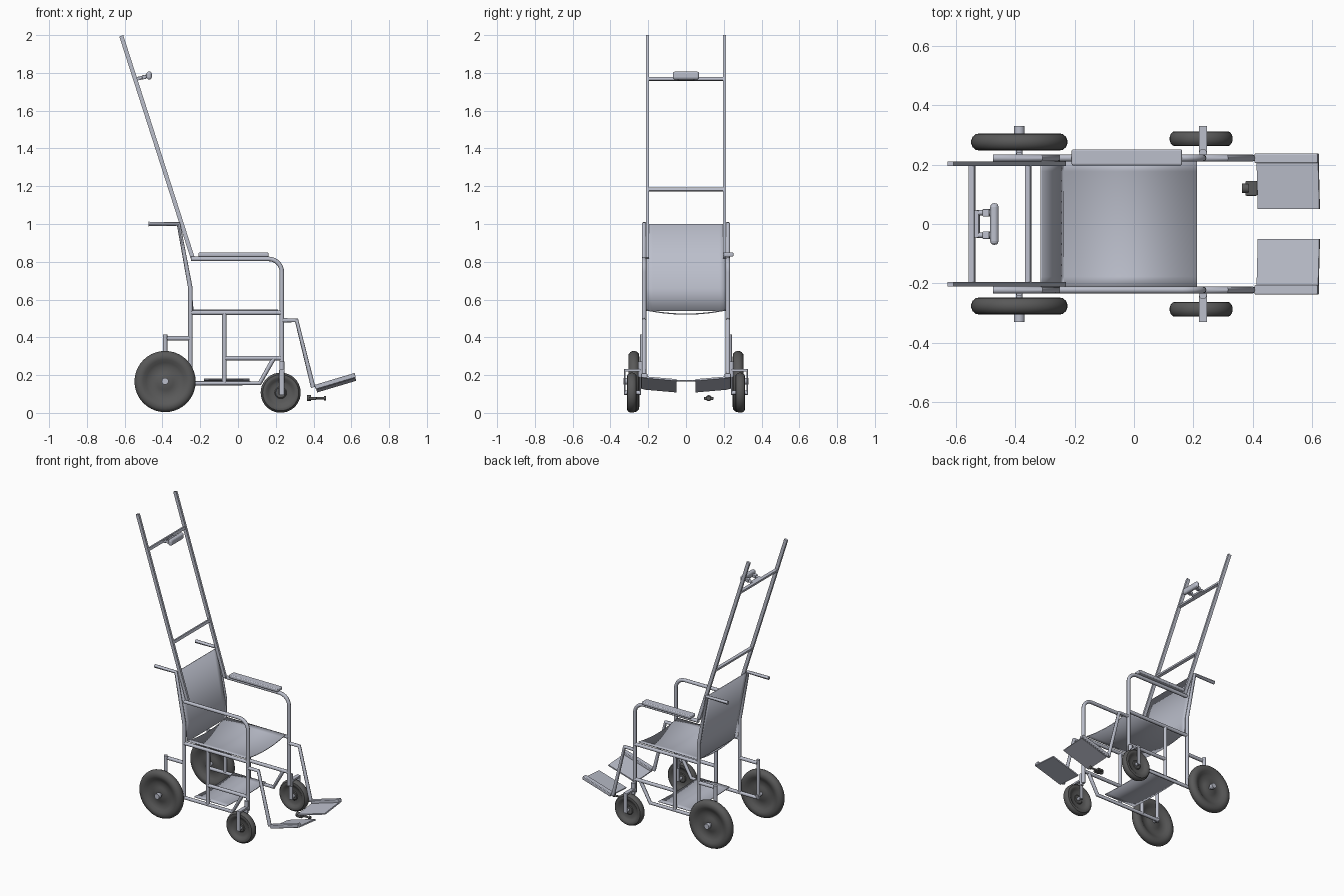
import bpy, bmesh, math
from mathutils import Vector, Matrix

cube = bpy.data.objects.get("Cube")
if cube:
    bpy.data.objects.remove(cube, do_unlink=True)


def material(name, rgb):
    m = bpy.data.materials.new(name)
    m.use_nodes = True
    m.diffuse_color = (*rgb, 1)
    m.node_tree.nodes["Principled BSDF"].inputs["Base Color"].default_value = (*rgb, 1)
    return m


GREY = material("pale blue grey", (0.5, 0.52, 0.6))
DARK = material("dark rubber", (0.1, 0.1, 0.1))


def finish(name, bm, mat, smooth=False):
    bmesh.ops.recalc_face_normals(bm, faces=bm.faces)
    me = bpy.data.meshes.new(name)
    bm.to_mesh(me)
    bm.free()
    me.materials.append(mat)
    ob = bpy.data.objects.new(name, me)
    bpy.context.collection.objects.link(ob)
    if smooth:
        bpy.ops.object.select_all(action="DESELECT")
        ob.select_set(True)
        bpy.context.view_layer.objects.active = ob
        bpy.ops.object.shade_smooth_by_angle(angle=math.radians(35))
    return ob


def box(name, centre, size, rot=(0, 0, 0), mat=GREY, bevel=0):
    bm = bmesh.new()
    bmesh.ops.create_cube(bm, size=1, matrix=Matrix.Diagonal((*size, 1)))
    ob = finish(name, bm, mat)
    ob.location, ob.rotation_euler = centre, rot
    if bevel:
        mod = ob.modifiers.new("rounding", "BEVEL")
        mod.width, mod.segments = bevel, 3
    return ob


def rod(name, a, b, r, mat=GREY):
    a, b = Vector(a), Vector(b)
    turn = (b - a).to_track_quat("Z", "Y").to_matrix().to_4x4()
    bm = bmesh.new()
    bmesh.ops.create_cone(bm, cap_ends=True, segments=16, radius1=r, radius2=r, depth=(b - a).length,
                          matrix=Matrix.Translation((a + b) / 2) @ turn)
    return finish(name, bm, mat, True)


def tube(name, points, r=0.012):
    cu = bpy.data.curves.new(name, "CURVE")
    cu.dimensions = "3D"
    cu.bevel_depth, cu.bevel_resolution, cu.use_fill_caps = r, 2, True
    sp = cu.splines.new("POLY")
    sp.points.add(len(points) - 1)
    for p, co in zip(sp.points, points):
        p.co = (*co, 1)
    cu.materials.append(GREY)
    ob = bpy.data.objects.new(name, cu)
    bpy.context.collection.objects.link(ob)
    bpy.ops.object.select_all(action="DESELECT")
    ob.select_set(True)
    bpy.context.view_layer.objects.active = ob
    bpy.ops.object.convert(target="MESH")
    bpy.ops.object.shade_smooth_by_angle(angle=math.radians(50))


def side_tube(name, y, xz, r=0.012):
    tube(name, [(x, y, z) for x, z in xz], r)


def sheet(name, rows, half, sag, columns=12):
    # Loft straight rows of (x, z) across the width, sagging in z by the given amount
    bm = bmesh.new()
    grid = []
    for x, z in rows:
        ts = [2 * i / columns - 1 for i in range(columns + 1)]
        grid.append([bm.verts.new((x, half * t, z - sag * (1 - t * t))) for t in ts])
    for a, b in zip(grid, grid[1:]):
        for i in range(columns):
            bm.faces.new((a[i], a[i + 1], b[i + 1], b[i]))
    ob = finish(name, bm, GREY, True)
    mod = ob.modifiers.new("thickness", "SOLIDIFY")
    mod.thickness, mod.offset = 0.006, 0


def wheel(name, centre, radius, half_width):
    half = [(0, 0.45), (0.25, 0.45), (0.3, 0.3), (0.5, 0.3), (0.62, 0.55), (0.72, 0.9),
            (0.8, 1), (0.9, 0.93), (0.97, 0.6), (1, 0.2)]
    profile = half + [(r, -w) for r, w in reversed(half)]
    bm = bmesh.new()
    verts = [bm.verts.new((r * radius, w * half_width, 0)) for r, w in profile]
    edges = [bm.edges.new(pair) for pair in zip(verts, verts[1:])]
    bmesh.ops.spin(bm, geom=verts + edges, cent=(0, 0, 0), axis=(0, 1, 0),
                   angle=math.tau, steps=40)
    bmesh.ops.remove_doubles(bm, verts=bm.verts, dist=0.0001)
    ob = finish(name, bm, DARK, True)
    ob.location = centre


# Side frames, wheels, footrests and back posts, once per side
for s, side in ((1, "far"), (-1, "near")):
    y = 0.222 * s
    bend = [(0.162 + 0.07 * math.sin(a), 0.745 + 0.07 * math.cos(a))
            for a in (math.pi / 2 * i / 8 for i in range(9))]
    side_tube(side + "_arm_tube", y, [(-0.25, 0.815)] + bend + [(0.232, 0.2)])
    side_tube(side + "_back_upright", y, [(-0.252, 0.155), (-0.252, 0.66), (-0.315, 1.0), (-0.475, 1.0)])
    side_tube(side + "_seat_rail", y, [(-0.25, 0.53), (0.23, 0.53)])
    side_tube(side + "_middle_upright", y, [(-0.072, 0.53), (-0.072, 0.155)])
    side_tube(side + "_front_rail", y, [(-0.072, 0.29), (0.232, 0.29)])
    side_tube(side + "_lower_rail", y, [(-0.385, 0.157), (0.115, 0.157), (0.19, 0.29)])

    # Rear wheel and its support
    side_tube(side + "_rear_strut", y, [(-0.25, 0.395), (-0.386, 0.395)])
    side_tube(side + "_rear_post", y * 1.04, [(-0.386, 0.415), (-0.386, 0.15)])
    wheel(side + "_rear_wheel", (-0.386, 0.276 * s, 0.166), 0.162, 0.029)
    rod(side + "_rear_axle", (-0.386, 0.215 * s, 0.168), (-0.386, 0.315 * s, 0.168), 0.011)
    rod(side + "_rear_hub_cap", (-0.386, 0.303 * s, 0.168), (-0.386, 0.33 * s, 0.168), 0.018)

    # Front caster with its fork
    wheel(side + "_caster_wheel", (0.226, 0.287 * s, 0.107), 0.106, 0.025)
    rod(side + "_caster_axle", (0.23, 0.24 * s, 0.107), (0.23, 0.328 * s, 0.107), 0.011)
    rod(side + "_caster_stem", (0.232, 0.24 * s, 0.19), (0.232, 0.24 * s, 0.272), 0.013)
    box(side + "_fork_crown", (0.232, 0.283 * s, 0.226), (0.026, 0.092, 0.012))
    for w in (0.243, 0.324):
        box(side + "_fork_arm", (0.232, w * s, 0.162), (0.028, 0.008, 0.135), bevel=0.003)

    # Footrest hanger, outer bar and plate
    side_tube(side + "_footrest_hanger", y, [(0.23, 0.49), (0.31, 0.49), (0.398, 0.135)])
    tilt = -0.29
    box(side + "_footrest_bar", (0.514, 0.221 * s, 0.168), (0.222, 0.032, 0.024), (0, tilt, 0), bevel=0.004)
    box(side + "_footplate", (0.519, 0.138 * s, 0.151), (0.216, 0.176, 0.009), (0.09 * s, tilt, 0))

    # Long sloping square post
    low, high = Vector((-0.24, 0.203 * s, 0.82)), Vector((-0.618, 0.203 * s, 1.996))
    run = high - low
    box(side + "_long_post", (low + high) / 2, (0.022, 0.015, run.length),
        (0, math.atan2(run.x, run.z), 0))

# Seat, backrest and lower shelf
sheet("seat", [(-0.235, 0.545), (0.212, 0.545)], 0.213, 0.022)
sheet("backrest", [(-0.312, 1.0), (-0.248, 0.66), (-0.238, 0.54)], 0.213, 0)
sheet("lower_shelf", [(-0.18, 0.178), (0.06, 0.178)], 0.215, 0.008)

# Single arm pad
box("arm_pad", (-0.024, 0.224, 0.838), (0.372, 0.054, 0.022), bevel=0.006)

# Cross bars between the long posts
for x, z in ((-0.356, 1.183), (-0.545, 1.768)):
    box("post_cross_bar", (x, 0, z), (0.018, 0.4, 0.018), (0, -0.31, 0))

# Headrest on two brackets
box("headrest_mount", (-0.528, 0, 1.77), (0.014, 0.092, 0.018), (0, -0.31, 0))
for y in (-0.038, 0.038):
    tube("headrest_bracket", [(-0.53, y, 1.77), (-0.495, y, 1.778), (-0.472, y, 1.785)], 0.009)
    box("bracket_clamp", (-0.497, y, 1.778), (0.022, 0.026, 0.022), (0, -0.2, 0), bevel=0.003)
box("headrest_pad", (-0.47, 0, 1.786), (0.028, 0.14, 0.042), bevel=0.012)

# Small hand control below one footplate
rod("control_base", (0.364, 0.12, 0.078), (0.386, 0.12, 0.078), 0.016, DARK)
box("control_body", (0.395, 0.12, 0.077), (0.04, 0.05, 0.016), mat=DARK, bevel=0.004)
rod("control_stick", (0.38, 0.12, 0.078), (0.46, 0.12, 0.078), 0.006, DARK)
rod("control_knob", (0.455, 0.12, 0.078), (0.465, 0.12, 0.078), 0.012, DARK)
